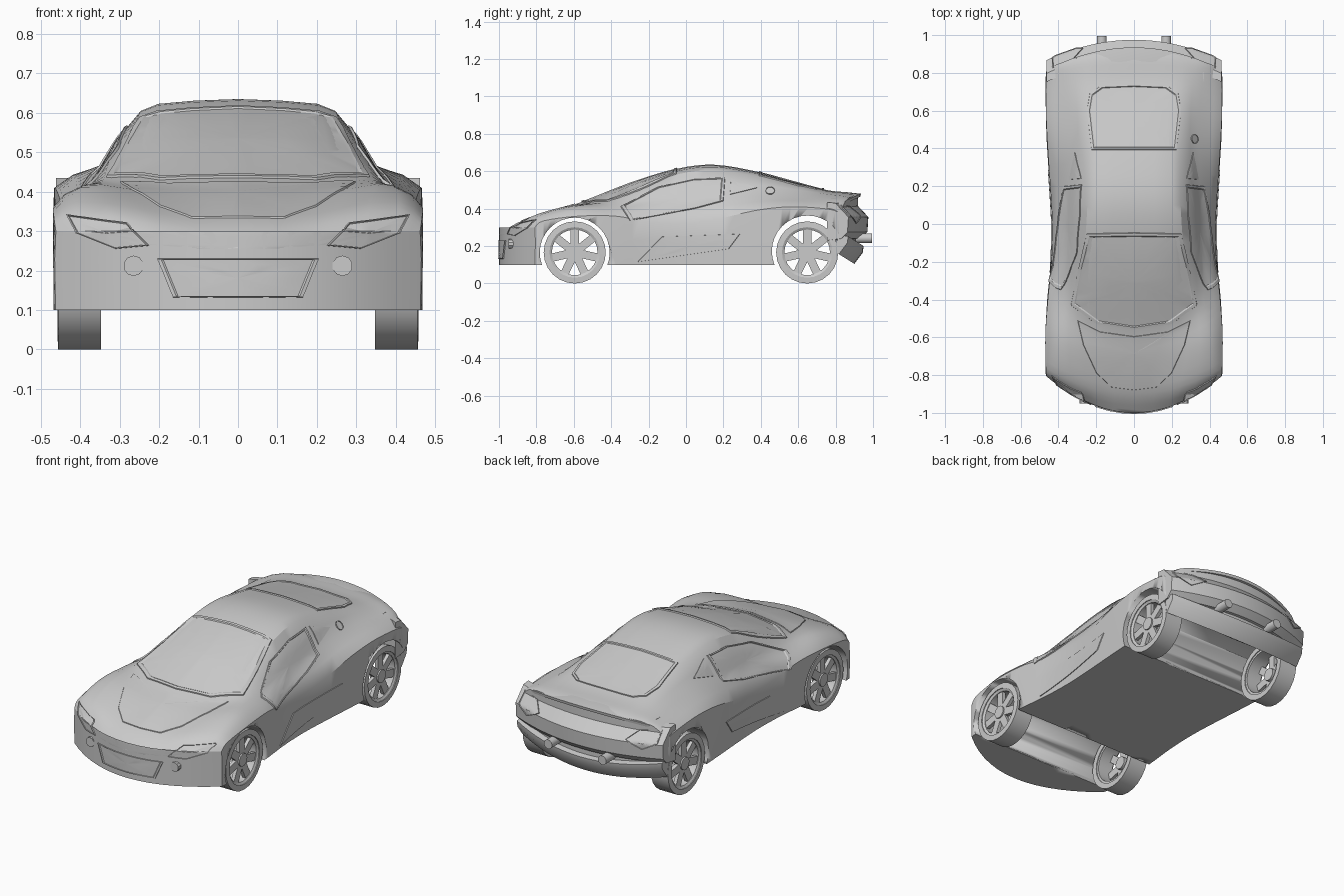
import bpy, bmesh
from math import sin, cos, pi
from mathutils import Vector, Matrix
from mathutils.bvhtree import BVHTree

if "Cube" in bpy.data.objects:
    bpy.data.objects.remove(bpy.data.objects["Cube"])


def finish(name, bm, angle=30, recalc=True):
    bmesh.ops.remove_doubles(bm, verts=bm.verts, dist=1e-4)
    if recalc:
        bmesh.ops.recalc_face_normals(bm, faces=bm.faces)
    me = bpy.data.meshes.new(name)
    bm.to_mesh(me)
    bm.free()
    ob = bpy.data.objects.new(name, me)
    bpy.context.collection.objects.link(ob)
    bpy.ops.object.select_all(action='DESELECT')
    ob.select_set(True)
    bpy.context.view_layer.objects.active = ob
    bpy.ops.object.shade_smooth_by_angle(angle=angle * pi / 180)
    return ob


def skin(bm, rows, closed):
    vs = [[bm.verts.new(p) for p in r] for r in rows]
    for a, b in zip(vs, vs[1:]):
        n = len(a)
        for i in range(n if closed else n - 1):
            k = (i + 1) % n
            bm.faces.new((a[i], a[k], b[k], b[i]))
    return vs


# Body stations: y, bow, half width, shoulder z, glass base x z, roof edge x z, centre z
STATIONS = [
    (-1.00, .90, .465, .30, .40, .295, .22, .265, .26),
    (-.90, .64, .470, .335, .41, .36, .24, .34, .325),
    (-.73, .70, .472, .36, .40, .41, .28, .40, .385),
    (-.56, .90, .457, .36, .37, .42, .30, .43, .435),
    (-.30, .50, .440, .33, .37, .425, .275, .51, .537),
    (-.05, .15, .435, .32, .365, .43, .255, .585, .613),
    (.15, 0, .443, .34, .355, .45, .245, .605, .635),
    (.37, 0, .458, .39, .345, .468, .24, .575, .60),
    (.56, 0, .468, .41, .345, .465, .24, .535, .55),
    (.75, -.05, .470, .40, .36, .455, .25, .49, .50),
    (.87, -.30, .466, .385, .38, .448, .25, .475, .487),
    (.92, -.45, .458, .36, .39, .44, .25, .465, .475)]
STEPS, ACROSS = 4, 14


def spline(a, b, c, d, t):
    return [.5 * (2*q + (r-p)*t + (2*p-5*q+4*r-s)*t*t + (3*q-p-3*r+s)*t**3)
            for p, q, r, s in zip(a, b, c, d)]


def half_section(s):
    y, b, w, zs, xg, zg, xr, zr, zt = s
    zb = .1 + max(0, y - .75) * .55
    return [(w - .002, zb), (w, .23), (w - .003, zs),
            (w * .6 + xg * .4, zs * .4 + zg * .6), (xg, zg),
            (xg * .5 + xr * .5 + .006, zg * .5 + zr * .5 + .006), (xr, zr),
            (xr * .82, zr * .4 + zt * .6), (xr * .45, zt - .004), (0, zt)]


def build_body():
    st = STATIONS
    dense = []
    for i in range(len(st) - 1):
        a, d = st[max(i - 1, 0)], st[min(i + 2, len(st) - 1)]
        dense += [spline(a, st[i], st[i + 1], d, k / STEPS) for k in range(STEPS)]
    dense.append(st[-1])
    bm = bmesh.new()
    rings = []
    for s in dense:
        h = half_section(s)
        w, zb = h[0]
        pts = h + [(-x, z) for x, z in h[-2::-1]]
        pts += [(w * (2 * k / ACROSS - 1), zb) for k in range(1, ACROSS)]
        rings.append([(x, s[0] + s[1] * x * x, z) for x, z in pts])
    skin(bm, rings, True)
    for s in (dense[0], dense[-1]):        # nose and tail closures
        rows = []
        for w, z in half_section(s):
            xs = [w * (2 * k / ACROSS - 1) for k in range(ACROSS + 1)]
            rows.append([(x, s[0] + s[1] * x * x, z) for x in xs])
        skin(bm, rows, False)
    bmesh.ops.remove_doubles(bm, verts=bm.verts, dist=1e-4)
    bmesh.ops.recalc_face_normals(bm, faces=bm.faces)
    tree = BVHTree.FromBMesh(bm)
    return finish('body', bm, 28), tree


def cylinder(name, centre, r, depth, axis, n=16):
    bm = bmesh.new()
    rot = Matrix.Rotation(pi / 2, 4, 'Y' if axis == 'x' else 'X')
    bmesh.ops.create_cone(bm, cap_ends=True, segments=n, radius1=r, radius2=r,
                          depth=depth, matrix=Matrix.Translation(centre) @ rot)
    return finish(name, bm)


def bowed(name, profile, w, by, bz=0, n=18):
    """Sweep a (y, z) profile across the car along a bowed line."""
    bm = bmesh.new()
    rows = []
    for k in range(n + 1):
        x = w * (2 * k / n - 1)
        rows.append([(x, y + by * x * x, z + bz * x * x) for y, z in profile])
    vs = skin(bm, rows, True)
    bm.faces.new(vs[0])
    bm.faces.new(vs[-1])
    bmesh.ops.recalc_face_normals(bm, faces=bm.faces)
    tree = BVHTree.FromBMesh(bm)
    return finish(name, bm), tree


GLASS = [(1, -.002), (.99, .006), (.94, .006), (.92, .002), (.7, .002), (.4, .002), (.01, .002)]
FLAT = [(1, -.002), (.985, .004), (.8, .004), (.5, .004), (.01, .004)]


def panel(name, outline, axis, sign, tree, rings=GLASS):
    """Lay a star-shaped 2D outline on a surface, looking along an axis."""
    n = len(outline)
    pts = [Vector(outline[i]).lerp(Vector(outline[(i + 1) % n]), k / 6)
           for i in range(n) for k in range(6)]
    mid = sum(pts, Vector((0, 0))) / len(pts)
    view = Vector((0, 0, 0))
    view[axis] = sign
    rows = []
    for scale, lift in rings:
        row = []
        for p in pts:
            q = list(mid + (p - mid) * scale)
            q.insert(axis, 2 * sign)
            hit, nor, _, _ = tree.ray_cast(Vector(q), -view)
            if hit is None:
                q[axis] = .85 * sign if axis == 1 else .4 * sign
                hit, nor, _, _ = tree.find_nearest(Vector(q))
            if nor.dot(view) < 0:
                nor = -nor
            row.append(hit + nor * lift)
        rows.append(row)
    bm = bmesh.new()
    vs = skin(bm, rows, True)
    bm.faces.new(vs[-1])
    bm.normal_update()
    for f in bm.faces:
        if f.normal.dot(view) < 0:
            f.normal_flip()
    return finish(name, bm, 25, False)


def sym(half):
    return half + [(-x, y) for x, y in reversed(half) if x > 0]


def wheel(name, side, y, z=.166, r=.166, n=24):
    bm = bmesh.new()

    def lathe(prof):
        skin(bm, [[(side * px, pr * cos(2*pi*k/n), pr * sin(2*pi*k/n))
                   for px, pr in prof] for k in range(n + 1)], True)
    lathe([(.347, r), (.456, r), (.458, .135), (.347, .135)])          # tyre
    lathe([(.352, .136), (.454, .136), (.446, .122), (.352, .122)])    # rim
    bmesh.ops.create_cone(bm, cap_ends=True, segments=14, radius1=.036, radius2=.036, depth=.05,
                          matrix=Matrix.Translation((side * .425, 0, 0)) @ Matrix.Rotation(pi/2, 4, 'Y'))
    for k in range(7):                                                 # spokes
        m = (Matrix.Rotation(2 * pi * k / 7, 4, 'X') @ Matrix.Translation((side * .432, 0, .076))
             @ Matrix.Diagonal((.02, .044, .1, 1)))
        bmesh.ops.create_cube(bm, size=1, matrix=m)
    finish(name, bm).location = (0, y, z)


# Body shell with wheel arches cut right through
body, skin_tree = build_body()
for nm, y, z, r in (('front', -.595, .165, .187), ('rear', .65, .172, .191)):
    cut = cylinder(nm + '_arch_cutter', (0, y, z), r, 1.4, 'x', 32)
    cut.hide_render = True
    cut.hide_set(True)
    mod = body.modifiers.new(nm + '_arch', 'BOOLEAN')
    mod.operation, mod.solver, mod.object = 'DIFFERENCE', 'EXACT', cut

# Wheels
for nm, s in (('left', -1), ('right', 1)):
    wheel('front_wheel_' + nm, s, -.595)
    wheel('rear_wheel_' + nm, s, .648)

# Tail: ridge, lower bumper bar and spoiler lip
_, tail_tree = bowed('tail_ridge', [(.86, .435), (.905, .43), (.975, .355), (.97, .275),
                                    (.935, .24), (.86, .23)], .462, -.5)
bowed('rear_bumper_bar', [(.875, .13), (.90, .105), (.945, .165), (.95, .2), (.90, .21)], .455, -.4, .25)
bowed('spoiler', [(.80, .485), (.87, .487), (.935, .48), (.932, .464), (.86, .45)], .37, -.55, -.25)

# Glass, bonnet and grille
panel('windscreen', sym([(0, -.56), (.2, -.53), (.335, -.43), (.295, -.24), (.25, -.05), (0, -.045)]),
      2, 1, skin_tree)
panel('rear_window', sym([(0, .39), (.225, .39), (.25, .6), (.235, .69), (.18, .73), (0, .738)]),
      2, 1, skin_tree)
panel('bonnet', sym([(0, -.88), (.12, -.865), (.2, -.79), (.27, -.64), (.3, -.51), (.18, -.57), (0, -.595)]),
      2, 1, skin_tree, FLAT)
panel('grille', sym([(.205, .23), (.165, .132)]), 1, -1, skin_tree)

# Paired side, lamp and exhaust details
for nm, s in (('left', -1), ('right', 1)):
    panel('side_window_' + nm, [(-.35, .41), (-.3, .335), (.05, .4), (.2, .44), (.21, .565),
                                (.05, .56), (-.15, .515)], 0, s, skin_tree)
    panel('quarter_window_' + nm, [(.235, .475), (.24, .56), (.38, .51)], 0, s, skin_tree, FLAT)
    panel('side_scoop_' + nm, [(-.26, .115), (.23, .185), (.29, .265), (-.13, .25)],
          0, s, skin_tree, FLAT)
    panel('headlamp_' + nm, [(s * x, z) for x, z in [(.435, .34), (.28, .318), (.225, .263),
                                                    (.31, .255), (.41, .295)]], 1, -1, skin_tree)
    panel('tail_lamp_' + nm, [(s * x, z) for x, z in [(.27, .365), (.32, .41), (.43, .418),
                                                     (.435, .36), (.36, .32)]], 1, 1, tail_tree)
    cylinder('fog_lamp_' + nm, (s * .265, -.93, .212), .026, .04, 'y', 10)
    cylinder('exhaust_' + nm, (s * .17, .95, .242), .026, .09, 'y', 14)

# Fuel cap on the right rear quarter
panel('fuel_cap', [(.45 + .025 * cos(k * pi / 5), .495 + .02 * sin(k * pi / 5)) for k in range(10)],
      0, 1, skin_tree)
